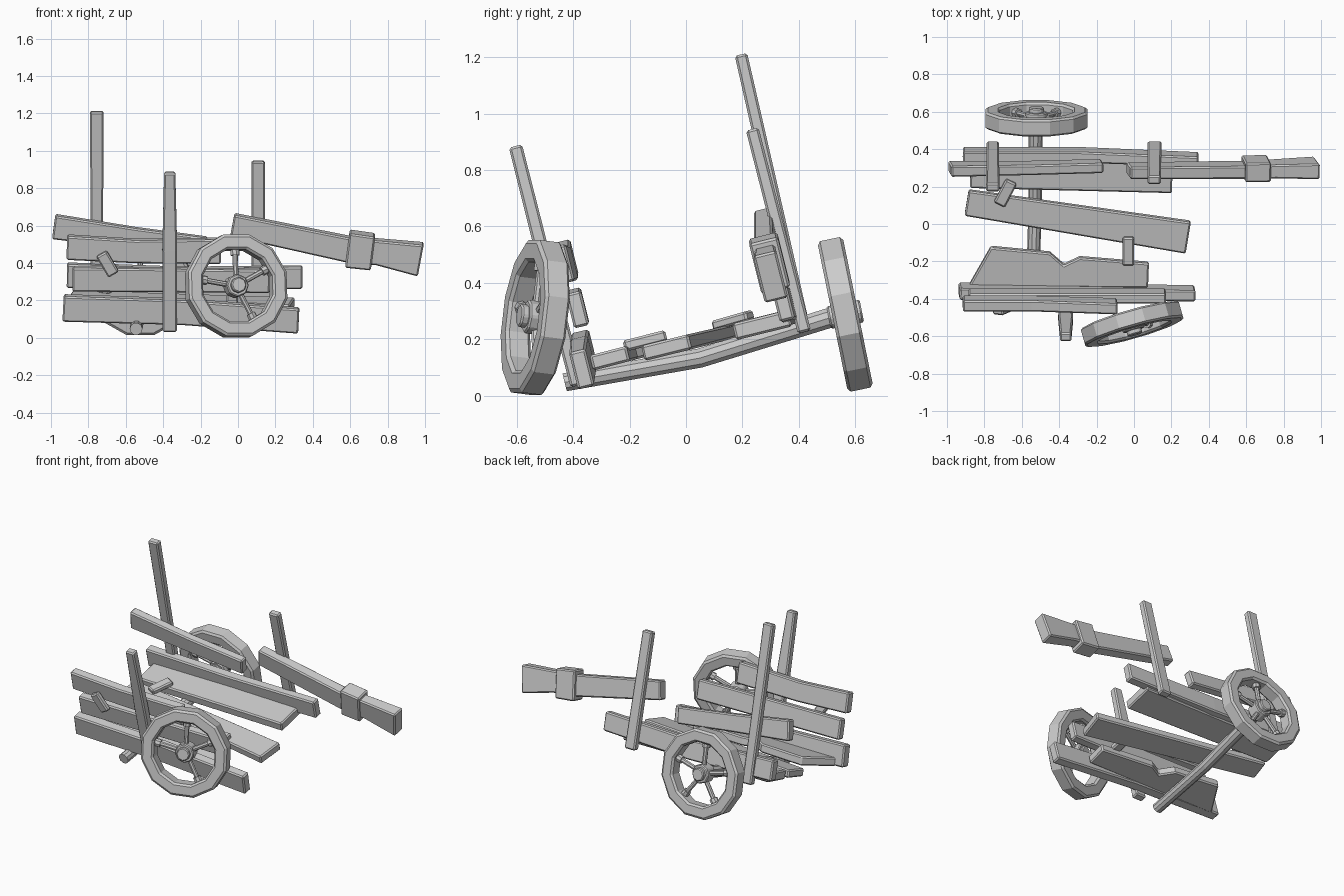
import bpy, bmesh, math
from mathutils import Vector, Matrix

if "Cube" in bpy.data.objects:
    bpy.data.objects.remove(bpy.data.objects["Cube"])

# The whole cart body leans: UP runs up the side walls, SIDE runs across the floor
UP = Vector((0, -0.24, 0.97)).normalized()
SIDE = Vector((0, 0.97, 0.24)).normalized()
X = Vector((1, 0, 0))


def finish(name, bm, bevel=0.008):
    bmesh.ops.recalc_face_normals(bm, faces=bm.faces)
    me = bpy.data.meshes.new(name)
    bm.to_mesh(me)
    bm.free()
    ob = bpy.data.objects.new(name, me)
    bpy.context.collection.objects.link(ob)
    if bevel:
        m = ob.modifiers.new("bevel", 'BEVEL')
        m.width = bevel
        m.segments = 1
        m.limit_method = 'ANGLE'
        m.angle_limit = math.radians(40)
    return ob


def loft(name, stations, hint, sides=4, bevel=0.008):
    """Loft through (x, y, z, size along hint, size across)."""
    pts = [Vector(s[:3]) for s in stations]
    t = (pts[-1] - pts[0]).normalized()
    u = (hint - t * hint.dot(t)).normalized()
    v = t.cross(u)
    if sides == 4:
        unit = [(.5, .5), (-.5, .5), (-.5, -.5), (.5, -.5)]
    else:
        unit = [(.5 * math.cos(2 * math.pi * i / sides), .5 * math.sin(2 * math.pi * i / sides))
                for i in range(sides)]
    bm = bmesh.new()
    rings = [[bm.verts.new(p + u * a * s[3] + v * b * s[4]) for a, b in unit]
             for p, s in zip(pts, stations)]
    for r0, r1 in zip(rings, rings[1:]):
        for i in range(sides):
            j = (i + 1) % sides
            bm.faces.new((r0[i], r0[j], r1[j], r1[i]))
    bm.faces.new(rings[0])
    bm.faces.new(rings[-1])
    return finish(name, bm, bevel)


# Posts
loft("front_post", [(-.365, -.385, .035, .075, .05), (-.365, -.50, .47, .08, .05),
                    (-.365, -.605, .885, .06, .048)], X)
loft("back_post_left", [(-.755, .42, .225, .065, .048), (-.755, .195, 1.21, .072, .045)], X)
loft("back_post_right", [(.11, .42, .225, .075, .048), (.108, .235, .945, .07, .046)], X)

# Side rails
loft("back_upper_rail", [(-.985, .295, .595, .13, .06), (-.55, .30, .535, .11, .055),
                         (-.17, .31, .487, .105, .055)], UP)
loft("back_lower_rail", [(-.915, .37, .335, .13, .06), (-.3, .37, .315, .125, .06),
                         (.345, .345, .325, .12, .055)], UP)
loft("front_upper_rail", [(-.915, -.425, .485, .13, .06), (-.55, -.425, .465, .125, .06),
                          (-.09, -.44, .465, .135, .06)], UP)
loft("front_middle_rail", [(-.885, -.385, .315, .13, .055), (.17, -.385, .305, .125, .055)], UP)
loft("front_lower_rail", [(-.935, -.36, .16, .14, .065), (-.3, -.365, .14, .135, .065),
                          (.325, -.37, .093, .135, .06)], UP)

# Floor planks
loft("back_floor_plank", [(-.875, .285, .255, .18, .06), (.205, .27, .25, .205, .06)], SIDE)
loft("middle_floor_plank", [(-.895, .115, .215, .14, .05), (.29, -.07, .17, .175, .055)], SIDE)

# Broken floor plank: notched outline, thickened along UP
outline = [(-.885, -.33), (-.765, -.12), (-.45, -.15), (-.375, -.215), (-.29, -.175),
           (.08, -.205), (.075, -.335)]
bm = bmesh.new()
base = [bm.verts.new(Vector((x, y, .20 + .26 * y)) - UP * .025) for x, y in outline]
face = bm.faces.new(base)
ext = bmesh.ops.extrude_face_region(bm, geom=[face])
bmesh.ops.translate(bm, vec=UP * .055, verts=[g for g in ext["geom"] if isinstance(g, bmesh.types.BMVert)])
finish("broken_floor_plank", bm)

# Small cross battens
loft("wall_batten", [(-.73, -.47, .45, .035, .065), (-.665, -.442, .34, .035, .065)], SIDE)
loft("floor_batten_back", [(-.72, .105, .25, .035, .065), (-.655, .228, .285, .035, .065)], UP)
loft("floor_batten_front", [(-.03, -.22, .175, .04, .062), (-.03, -.07, .213, .04, .062)], UP)

# Loose shaft with collar and flared grip
loft("pull_shaft", [(-.03, .285, .605, .12, .065), (.6, .29, .472, .135, .07),
                    (.75, .295, .46, .135, .075), (.978, .30, .42, .175, .085)], UP)
loft("shaft_collar", [(.585, .295, .477, .19, .105), (.722, .297, .46, .185, .105)], UP)

# Bent axle
loft("axle", [(-.545, -.43, .047, .068, .068), (-.53, .05, .133, .072, .072),
              (-.525, .55, .288, .075, .075)], X, sides=10, bevel=0)


def cyl(bm, r, p, q):
    p, q = Vector(p), Vector(q)
    rot = (q - p).to_track_quat('Z', 'Y').to_matrix().to_4x4()
    bmesh.ops.create_cone(bm, cap_ends=True, segments=8, radius1=r, radius2=r,
                          depth=(q - p).length, matrix=Matrix.Translation((p + q) / 2) @ rot)


def wheel(name, centre, normal, angles):
    n = Vector(normal).normalized()
    up = (Vector((0, 0, 1)) - n * n.z).normalized()
    m = Matrix((up.cross(n), up, n)).transposed().to_4x4()
    m.translation = Vector(centre)
    # Rim: chunky square section swept round 12 sides
    bm = bmesh.new()
    rings = []
    for i in range(12):
        a = 2 * math.pi * (i + .5) / 12
        rings.append([bm.verts.new((r * math.cos(a), r * math.sin(a), z)) for r, z in
                      [(.282, -.036), (.282, .036), (.268, .046), (.212, .046),
                       (.2, .034), (.2, -.034), (.212, -.046), (.268, -.046)]])
    for i in range(12):
        r0, r1 = rings[i], rings[(i + 1) % 12]
        for k in range(8):
            j = (k + 1) % 8
            bm.faces.new((r0[k], r0[j], r1[j], r1[k]))
    finish(name + "_rim", bm, 0).matrix_world = m
    # Spokes with thicker sockets at the rim
    bm = bmesh.new()
    for deg in angles:
        d = Vector((math.cos(math.radians(deg)), math.sin(math.radians(deg)), 0))
        cyl(bm, .015, d * .03, d * .19)
        cyl(bm, .025, d * .165, d * .215)
    finish(name + "_spokes", bm, 0).matrix_world = m
    # Hub and cap
    bm = bmesh.new()
    cyl(bm, .062, (0, 0, -.045), (0, 0, .035))
    cyl(bm, .043, (0, 0, -.06), (0, 0, .06))
    finish(name + "_hub", bm, .006).matrix_world = m


# Wheels: the front one has come off and lost a spoke
wheel("front_wheel", (-.01, -.535, .277), (.27, -.95, .12), (90, 28, -63, 170))
wheel("back_wheel", (-.522, .565, .288), (0, .98, .2), (90, 15, -55, -125, 165))
